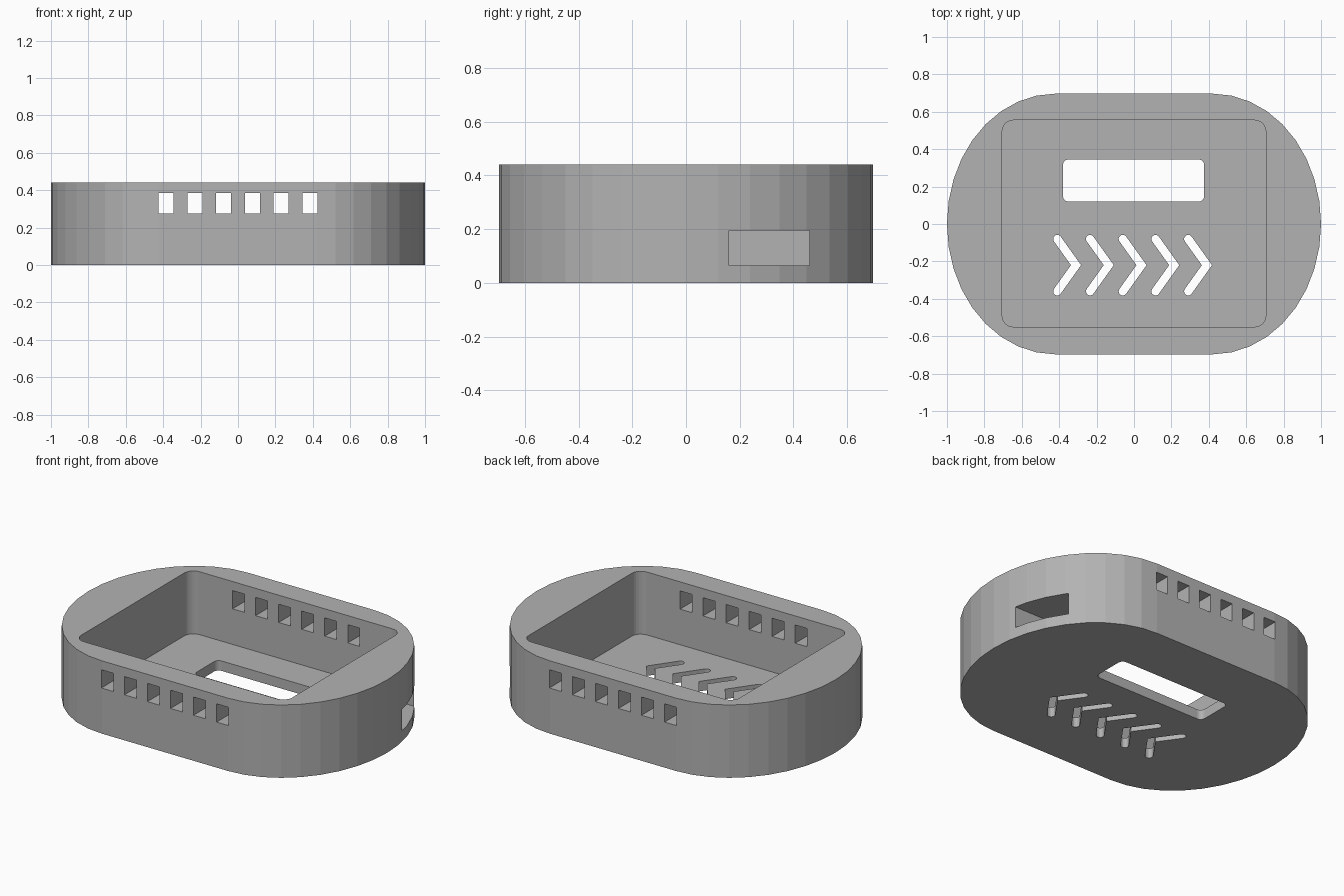
import bpy
import bmesh
from math import sin, cos, pi, radians, hypot, atan2

if "Cube" in bpy.data.objects:
    bpy.data.objects.remove(bpy.data.objects["Cube"], do_unlink=True)

HEIGHT, FLOOR = 0.44, 0.06

grey = bpy.data.materials.new("plain grey")
grey.use_nodes = True
colour = (0.45, 0.45, 0.45, 1)
grey.diffuse_color = colour
grey.node_tree.nodes["Principled BSDF"].inputs["Base Color"].default_value = colour


def prism(name, outline, z0, z1):
    """Upright solid from a counter-clockwise outline."""
    bm = bmesh.new()
    base = bm.faces.new([bm.verts.new((x, y, z0)) for x, y in outline])
    top = bmesh.ops.extrude_face_region(bm, geom=[base])["geom"]
    bmesh.ops.translate(bm, vec=(0, 0, z1 - z0),
                        verts=[v for v in top if isinstance(v, bmesh.types.BMVert)])
    bmesh.ops.recalc_face_normals(bm, faces=bm.faces)
    mesh = bpy.data.meshes.new(name)
    bm.to_mesh(mesh)
    bm.free()
    mesh.materials.append(grey)
    obj = bpy.data.objects.new(name, mesh)
    bpy.context.collection.objects.link(obj)
    return obj


def arc(cx, cy, rx, ry, start, end, steps):
    return [(cx + rx * cos(a), cy + ry * sin(a))
            for a in (start + (end - start) * i / steps for i in range(steps + 1))]


def rounded_box(x0, x1, y0, y1, r, steps=6):
    centres = [(x1 - r, y1 - r), (x0 + r, y1 - r), (x0 + r, y0 + r), (x1 - r, y0 + r)]
    return [p for i, (cx, cy) in enumerate(centres)
            for p in arc(cx, cy, r, r, i * pi / 2, (i + 1) * pi / 2, steps)]


def box(x0, x1, y0, y1):
    return [(x0, y0), (x1, y0), (x1, y1), (x0, y1)]


def chevron(apex, y, dx, dy, r):
    """Arrow-shaped slot with rounded ends, pointing to +x."""
    lean = atan2(dx, dy)
    shift = r * hypot(dx, dy) / dy
    upper = arc(apex - dx, y + dy, r, r, lean, lean + pi, 8)
    lower = [(px, 2 * y - py) for px, py in reversed(upper)]
    return [(apex + shift, y)] + upper + [(apex - shift, y)] + lower


def cut(target, cutter):
    mod = target.modifiers.new("cut", 'BOOLEAN')
    mod.operation = 'DIFFERENCE'
    mod.solver = 'EXACT'
    mod.object = cutter
    bpy.context.view_layer.objects.active = target
    bpy.ops.object.modifier_apply(modifier=mod.name)
    bpy.data.objects.remove(cutter, do_unlink=True)


# Outer body: straight long sides with elliptical ends
outline = (arc(0.42, 0, 0.58, 0.697, -pi / 2, pi / 2, 18)
           + arc(-0.42, 0, 0.58, 0.697, pi / 2, 3 * pi / 2, 18))
shell = prism("case_shell", outline, 0, HEIGHT)

# Open cavity
cut(shell, prism("cavity_cutter", rounded_box(-0.705, 0.705, -0.55, 0.555, 0.06),
                 FLOOR, HEIGHT + 0.1))

# Display window in the floor
cut(shell, prism("window_cutter", rounded_box(-0.38, 0.375, 0.12, 0.345, 0.03),
                 -0.1, FLOOR + 0.1))

# Row of arrow slots in the floor
for i in range(5):
    cut(shell, prism("arrow_cutter", chevron(-0.31 + 0.175 * i, -0.22, 0.1, 0.14, 0.022),
                     -0.1, FLOOR + 0.1))

# Vents through both long walls
for i in range(6):
    x = -0.385 + 0.154 * i
    cut(shell, prism("vent_cutter", box(x - 0.04, x + 0.04, -1, 1), 0.275, 0.385))

# Cable port through the left end
cut(shell, prism("port_cutter", box(0.6, 1.2, 0.16, 0.46), 0.065, 0.195))
